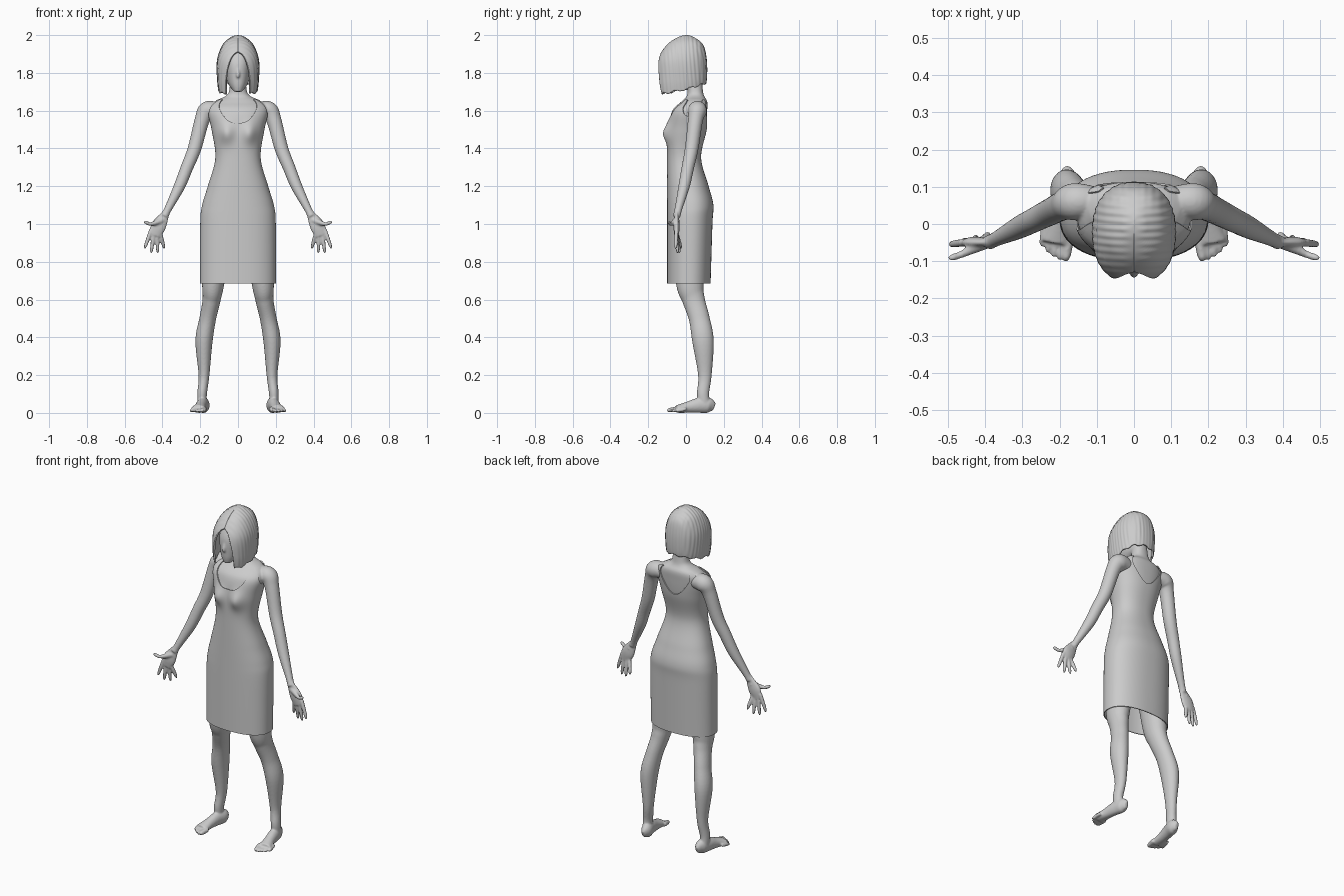
import bpy, bmesh
from math import sin, cos, asin, pi, exp, sqrt, copysign
from mathutils import Vector

cube = bpy.data.objects.get("Cube")
if cube:
    bpy.data.objects.remove(cube, do_unlink=True)

COLOUR = (.6, .6, .6, 1)
grey = bpy.data.materials.new("plain grey")
grey.use_nodes = True
grey.diffuse_color = COLOUR
grey.node_tree.nodes["Principled BSDF"].inputs["Base Color"].default_value = COLOUR

AXIS_X, AXIS_Y = Vector((1, 0, 0)), Vector((0, 1, 0))
TURN = 2 * pi
ROUND = .87


# ---- helpers ----
def smooth(rows, steps=8):
    """Refine a list of number rows with a Catmull-Rom spline."""
    refined = []
    last = len(rows) - 1
    for i in range(last):
        neighbours = rows[max(i - 1, 0)], rows[i], rows[i + 1], rows[min(i + 2, last)]
        for k in range(steps):
            t = k / steps
            refined.append([q + t / 2 * (r - p + t * (2 * p - 5 * q + 4 * r - s + t * (3 * (q - r) + s - p)))
                            for p, q, r, s in zip(*neighbours)])
    return refined + [list(rows[last])]


def at_height(rows, z):
    """Interpolate refined (height, half width, front, back) rows."""
    z = min(max(z, rows[0][0]), rows[-1][0])
    for below, above in zip(rows, rows[1:]):
        if z <= above[0]:
            t = (z - below[0]) / (above[0] - below[0])
            return [p + (q - p) * t for p, q in zip(below, above)]
    return rows[-1]


def rounded(value):
    return copysign(abs(value) ** ROUND, value)


def rim_point(row, phi):
    """Point on a rounded section, phi measured from the front."""
    z, half, front, back = row
    middle, depth = (front + back) / 2, (back - front) / 2
    return Vector((half * rounded(sin(phi)), middle - depth * rounded(cos(phi)), z))


def loft(bm, rings, closed=True, caps=True):
    grid = [[bm.verts.new(point) for point in ring] for ring in rings]
    count = len(grid[0])
    for low, high in zip(grid, grid[1:]):
        for j in range(count if closed else count - 1):
            k = (j + 1) % count
            bm.faces.new((low[j], low[k], high[k], high[j]))
    if caps:
        bm.faces.new(grid[0][::-1])
        bm.faces.new(grid[-1])


def tube(bm, rows, ref, side=1, flat=1):
    """Sweep ellipses along a path; rows are x, y, z and one or two radii."""
    rows = smooth(rows)
    path = [Vector((row[0] * side, row[1], row[2])) for row in rows]
    last = len(path) - 1
    rings = []
    for i, (centre, row) in enumerate(zip(path, rows)):
        along = (path[min(i + 1, last)] - path[max(i - 1, 0)]).normalized()
        across = (ref - along * ref.dot(along)).normalized()
        other = along.cross(across)
        angles = [TURN * k / 24 for k in range(24)]
        rings.append([centre + across * row[3] * flat * cos(a) + other * row[-1] * sin(a) for a in angles])
    loft(bm, rings)


def digit(bm, base, tip, radius, ref, side):
    """A finger or toe with a rounded tip."""
    start, end = Vector(base), Vector(tip)
    rows = [(*start.lerp(end, t), radius * sqrt(1.1 - t ** 6)) for t in (0, .4, .8, .95, 1)]
    tube(bm, rows, ref, side)


def finish(bm, name):
    bmesh.ops.remove_doubles(bm, verts=bm.verts, dist=1e-4)
    bmesh.ops.recalc_face_normals(bm, faces=bm.faces)
    mesh = bpy.data.meshes.new(name)
    bm.to_mesh(mesh)
    bm.free()
    mesh.materials.append(grey)
    for face in mesh.polygons:
        face.use_smooth = True
    part = bpy.data.objects.new(name, mesh)
    bpy.context.scene.collection.objects.link(part)
    return part


def thicken(part, thickness):
    solid = part.modifiers.new("thickness", 'SOLIDIFY')
    solid.thickness = thickness
    solid.offset = -1


# ---- torso profile shared by the skin and the dress ----
TORSO = smooth([
    (.68, .2, -.1, .13), (1, .2, -.1, .14), (1.1, .19, -.1, .145), (1.2, .16, -.1, .12),
    (1.35, .12, -.1, .08), (1.5, .14, -.1, .11), (1.6, .16, -.08, .12),
    (1.65, .13, -.03, .12), (1.69, .06, 0, .1), (1.79, .05, -.01, .09)])


def torso_point(phi, z, inset=0):
    _, half, front, back = at_height(TORSO, z)
    point = rim_point((z, half - inset, front + inset, back - inset), phi)
    # bust
    if cos(phi) > 0:
        swell = exp(-((abs(point.x) - .065) / .04) ** 2 - ((z - 1.48) / .05) ** 2)
        point.y -= .03 * swell * cos(phi)
    return point


def circle(count):
    return [TURN * j / count for j in range(count)]


# ---- skin: torso, head and limbs fused together ----
bm = bmesh.new()
loft(bm, [[torso_point(a, .93 + .01 * i, .008) for a in circle(64)] for i in range(86)])
HEAD = smooth([
    (1.7, .02, -.12, -.08), (1.75, .055, -.13, .06), (1.85, .07, -.13, .09),
    (1.93, .06, -.09, .08), (1.97, .03, -.04, .04)])
loft(bm, [[rim_point(row, a) for a in circle(40)] for row in HEAD])
# nose
tube(bm, [(0, -.12, 1.85, .005), (0, -.135, 1.79, .01), (0, -.13, 1.775, .005)], AXIS_X)

ARM = [(.1, .06, 1.6, .04), (.16, .06, 1.6, .05), (.19, .05, 1.55, .04), (.23, .03, 1.4, .036),
       (.27, .01, 1.3, .033), (.31, -.01, 1.2, .03), (.37, -.04, 1.08, .02), (.39, -.05, 1.04, .02)]
PALM = [(.38, -.05, 1.06, .02), (.42, -.05, .99, .04), (.44, -.05, .94, .03)]
THUMB = [(.4, -.05, 1.02, .018), (.46, -.08, 1, .01), (.49, -.09, 1.01, .009), (.5, -.09, 1.01, .003)]
LEG = [(.1, .02, 1, .1), (.13, .02, .7, .075), (.14, .04, .6, .06), (.16, .07, .5, .055),
       (.18, .09, .38, .057), (.18, .1, .2, .036), (.19, .09, .1, .032), (.19, .1, .03, .03)]
FOOT = [(.18, .15, .03, .01, .02), (.18, .12, .04, .03, .04), (.19, .07, .04, .03, .04),
        (.2, .01, .03, .03, .03), (.21, -.05, .02, .04, .02)]
for side in (1, -1):
    tube(bm, ARM, AXIS_Y, side)
    tube(bm, PALM, AXIS_Y, side, flat=.4)
    tube(bm, THUMB, AXIS_Y, side)
    # fingers fan out from the palm
    for i in range(4):
        base = (.46 - .016 * i, -.05, .97 - .006 * i)
        tip = (.495 - .035 * i, -.055 + .01 * i, .842 + .012 * (i - 1.5) ** 2)
        digit(bm, base, tip, .01, AXIS_Y, side)
    tube(bm, LEG, AXIS_X, side, flat=.8)
    tube(bm, FOOT, AXIS_X, side)
    # toes shorten towards the outside
    for i in range(5):
        radius = .009 if i else .013
        x, y = .185 + .016 * i, .0025 * i * i - .1
        digit(bm, (x - .01, y + .06, .02), (x, y, radius), radius, AXIS_X, side)
skin = finish(bm, "body_skin")
fuse = skin.modifiers.new("fuse", 'REMESH')
fuse.mode = 'VOXEL'
fuse.voxel_size = .005
fuse.use_smooth_shade = True
relax = skin.modifiers.new("relax", 'SMOOTH')
relax.factor = .5
relax.iterations = 4

# ---- sleeveless dress with scooped neckline and open hem ----
HEM, STRAP = .685, 1.66


def dress_top(phi):
    x = .15 * abs(rounded(sin(phi)))
    # armhole
    if x > .13:
        return STRAP - 4.5 * (x - .13)
    # neckline
    low, power = (1.535, 3) if cos(phi) > 0 else (1.51, 2)
    return low + (STRAP - low) * min(1, x / .11) ** power


def dress_ring(level):
    return [torso_point(a, HEM + (dress_top(a) - HEM) * level) for a in circle(160)]


bm = bmesh.new()
loft(bm, [dress_ring(i / 70) for i in range(71)], caps=False)
dress = finish(bm, "dress")
thicken(dress, .005)
edges = dress.modifiers.new("crisp_edges", 'EDGE_SPLIT')
edges.split_angle = .8

# ---- bobbed hair, parted in the middle, open at the face ----
HAIR = smooth([
    (1.68, .1, -.15, .09), (1.76, .11, -.16, .11), (1.87, .11, -.15, .11),
    (1.95, .08, -.1, .09), (1.99, .035, -.04, .04), (2, 0, 0, .01)])
CENTRE = Vector((0, 0, 1.84))


def hair_point(u, t):
    tips = 1.69 + .055 * sin(pi * u) ** 2 + .005 * sin(55 * u)
    z = tips + (2 - tips) * sin(t * pi / 2)
    row = at_height(HAIR, z)
    opening = .066 * sqrt(max(0, 1 - (max(z - 1.72, 0) / .19) ** 2))
    edge = asin(min(1, opening / max(row[1], .01)) ** (1 / ROUND))
    point = rim_point(row, edge + (TURN - 2 * edge) * u)
    out = (point - CENTRE).normalized()
    # strands run sideways from the parting, then down the sides and back
    strands = sin(300 * point.y + 25 * z) * (1 - out.y ** 2) + sin(300 * point.x) * max(out.y, 0) ** 2
    return point + out * .0012 * strands * min(1, abs(point.x) / .03)


bm = bmesh.new()
loft(bm, [[hair_point(j / 200, i / 60) for j in range(201)] for i in range(61)], closed=False, caps=False)
hair = finish(bm, "hair")
thicken(hair, .01)
